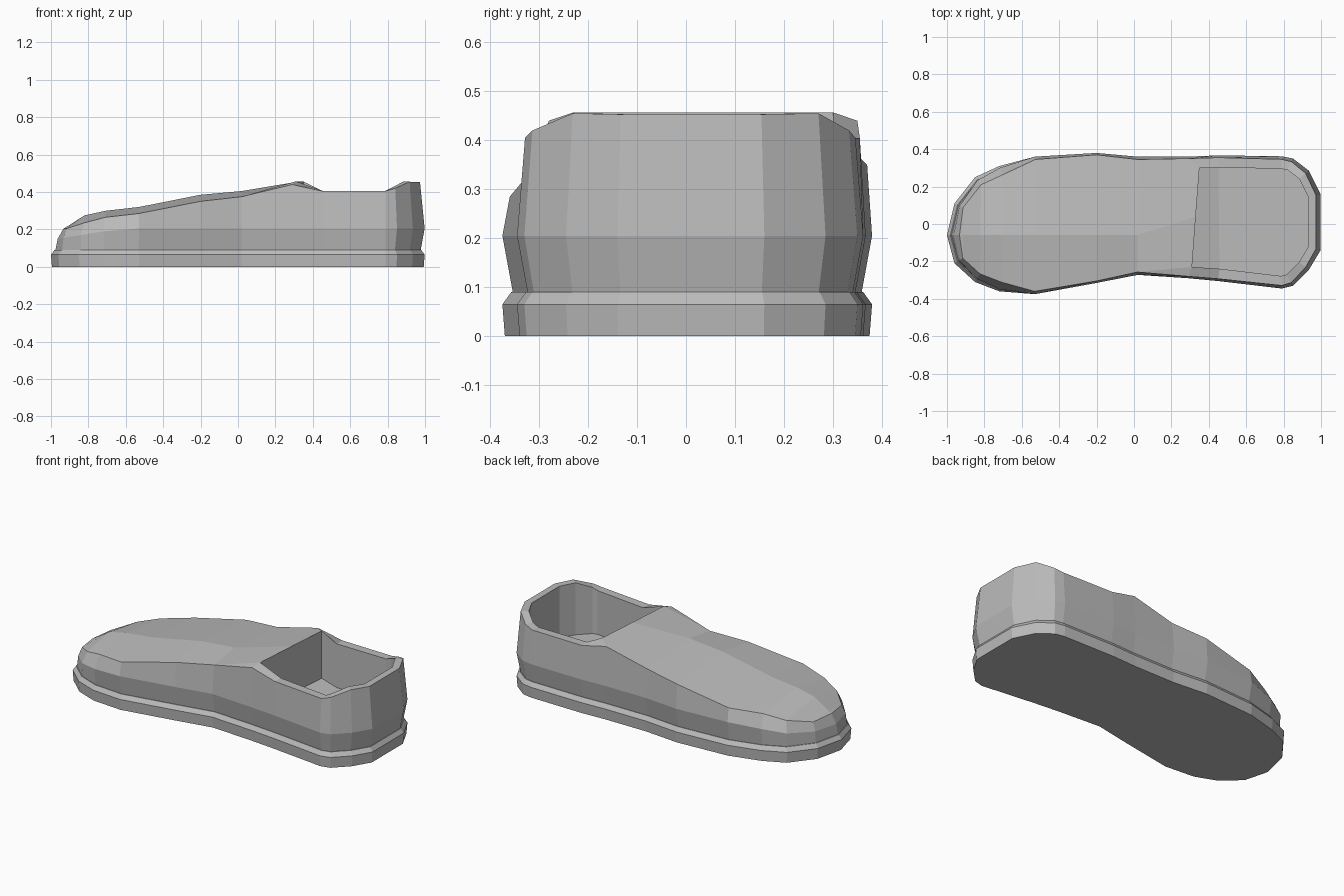
import bpy, bmesh
from mathutils import Vector

cube = bpy.data.objects.get("Cube")
if cube:
    bpy.data.objects.remove(cube)

grey = bpy.data.materials.new("warm_grey")
grey.use_nodes = True
grey.diffuse_color = (0.5, 0.5, 0.5, 1)
grey.node_tree.nodes["Principled BSDF"].inputs["Base Color"].default_value = (0.5, 0.5, 0.5, 1)

# Stations from toe to heel: x, front y, back y, rim height, rim inset, ridge height
STATIONS = [
    (-0.96, -0.21, 0.11, 0.205, 0.05, 0.215),
    (-0.85, -0.31, 0.25, 0.235, 0.05, 0.275),
    (-0.72, -0.36, 0.31, 0.265, 0.05, 0.30),
    (-0.53, -0.375, 0.36, 0.285, 0.015, 0.32),
    (-0.20, -0.315, 0.38, 0.35, 0.01, 0.385),
    (0.02, -0.272, 0.36, 0.375, 0.015, 0.405),
    (0.29, -0.29, 0.36, 0.44, 0.01, 0.457),
    (0.45, -0.305, 0.367, 0.405, 0.012, 0),
    (0.79, -0.345, 0.362, 0.405, 0.016, 0),
    (0.85, -0.33, 0.35, 0.42, 0.018, 0),
    (0.935, -0.245, 0.285, 0.455, 0.022, 0),
    (0.998, -0.14, 0.16, 0.453, 0.025, 0),
]
COUNT = len(STATIONS)
COLLAR = 7          # first station behind the tongue
TIP = (-1.0, -0.06)
outline = [Vector(TIP)]
outline += [Vector((s[0], s[1])) for s in STATIONS]
outline += [Vector((s[0], s[2])) for s in reversed(STATIONS)]


def per_point(tip, values):
    """Spread one value per station around the whole outline."""
    return [tip] + list(values) + list(reversed(values))


def ring(bm, insets, heights):
    """Add the outline as vertices, moved inwards and lifted."""
    verts, n = [], len(outline)
    for i, p in enumerate(outline):
        a = (p - outline[i - 1]).normalized()
        b = (outline[(i + 1) % n] - p).normalized()
        na, nb = Vector((-a.y, a.x)), Vector((-b.y, b.x))
        q = p + (na + nb) / (1 + na.dot(nb)) * insets[i]
        verts.append(bm.verts.new((q.x, q.y, heights[i])))
    return verts


def bridge(bm, low, high):
    n = len(low)
    for i in range(n):
        j = (i + 1) % n
        bm.faces.new((low[i], low[j], high[j], high[i]))


def finish(bm, name):
    bmesh.ops.recalc_face_normals(bm, faces=bm.faces)
    mesh = bpy.data.meshes.new(name)
    bm.to_mesh(mesh)
    bm.free()
    mesh.materials.append(grey)
    obj = bpy.data.objects.new(name, mesh)
    bpy.context.collection.objects.link(obj)
    return obj


def flat(value):
    return [value] * len(outline)


# Sole with a slanted welt
bm = bmesh.new()
rings = [ring(bm, flat(i), flat(z)) for i, z in ((0.005, 0), (0, 0.065), (0.018, 0.09))]
for low, high in zip(rings, rings[1:]):
    bridge(bm, low, high)
bm.faces.new(rings[0])
bm.faces.new(rings[-1])
finish(bm, "sole")

# Upper: side walls from welt to rim
bm = bmesh.new()
base = ring(bm, flat(0.022), flat(0.085))
waist = ring(bm, per_point(0.035, [0.03, 0.02, 0.01] + [0] * (COUNT - 3)),
             per_point(0.15, [0.155, 0.17, 0.19] + [0.205] * (COUNT - 3)))
rim = ring(bm, per_point(0.065, [s[4] for s in STATIONS]),
           per_point(0.205, [s[3] for s in STATIONS]))
bridge(bm, base, waist)
bridge(bm, waist, rim)
tip, front, back = rim[0], rim[1:COUNT + 1], rim[:COUNT:-1]

# Vamp: two slopes meeting on a ridge
ridge = []
for k in range(COLLAR - 1):
    x = (front[k].co.x + back[k].co.x) / 2
    ridge.append(bm.verts.new((x, -0.06, STATIONS[k][5])))
tongue = bm.verts.new((0.33, 0.04, 0.457))
ridge.append(tongue)
corner_f = bm.verts.new((0.31, -0.23, 0.457))
corner_b = bm.verts.new((0.35, 0.30, 0.457))
for side, corner in ((front, corner_f), (back, corner_b)):
    bm.faces.new((tip, side[0], ridge[0]))
    for k in range(COLLAR - 2):
        bm.faces.new((side[k], side[k + 1], ridge[k + 1], ridge[k]))
    k = COLLAR - 2
    bm.faces.new((side[k], side[k + 1], corner))
    bm.faces.new((side[k], corner, tongue, ridge[k]))

# Collar: flat rim around the foot opening
inner = ring(bm, flat(0.066), per_point(0, [s[3] for s in STATIONS]))
inner_f, inner_b = inner[1:COUNT + 1], inner[:COUNT:-1]
for side, ins, corner in ((front, inner_f, corner_f), (back, inner_b, corner_b)):
    bm.faces.new((side[COLLAR - 1], side[COLLAR], ins[COLLAR], corner))
    for k in range(COLLAR, COUNT - 1):
        bm.faces.new((side[k], side[k + 1], ins[k + 1], ins[k]))
bm.faces.new((front[-1], back[-1], inner_b[-1], inner_f[-1]))

# Lining: walls down to the insole
mouth = [corner_f] + inner_f[COLLAR:] + inner_b[:COLLAR - 1:-1] + [corner_b, tongue]
low = [bm.verts.new((v.co.x, v.co.y, 0.17 if v.co.x < 0.4 else 0.14)) for v in mouth]
bridge(bm, mouth, low)
half = COUNT - COLLAR
bm.faces.new((low[0], low[1], low[2 * half], low[2 * half + 1], low[-1]))
bm.faces.new(low[1:2 * half + 1])
bmesh.ops.delete(bm, geom=[v for v in bm.verts if not v.link_faces], context='VERTS')
finish(bm, "upper")
